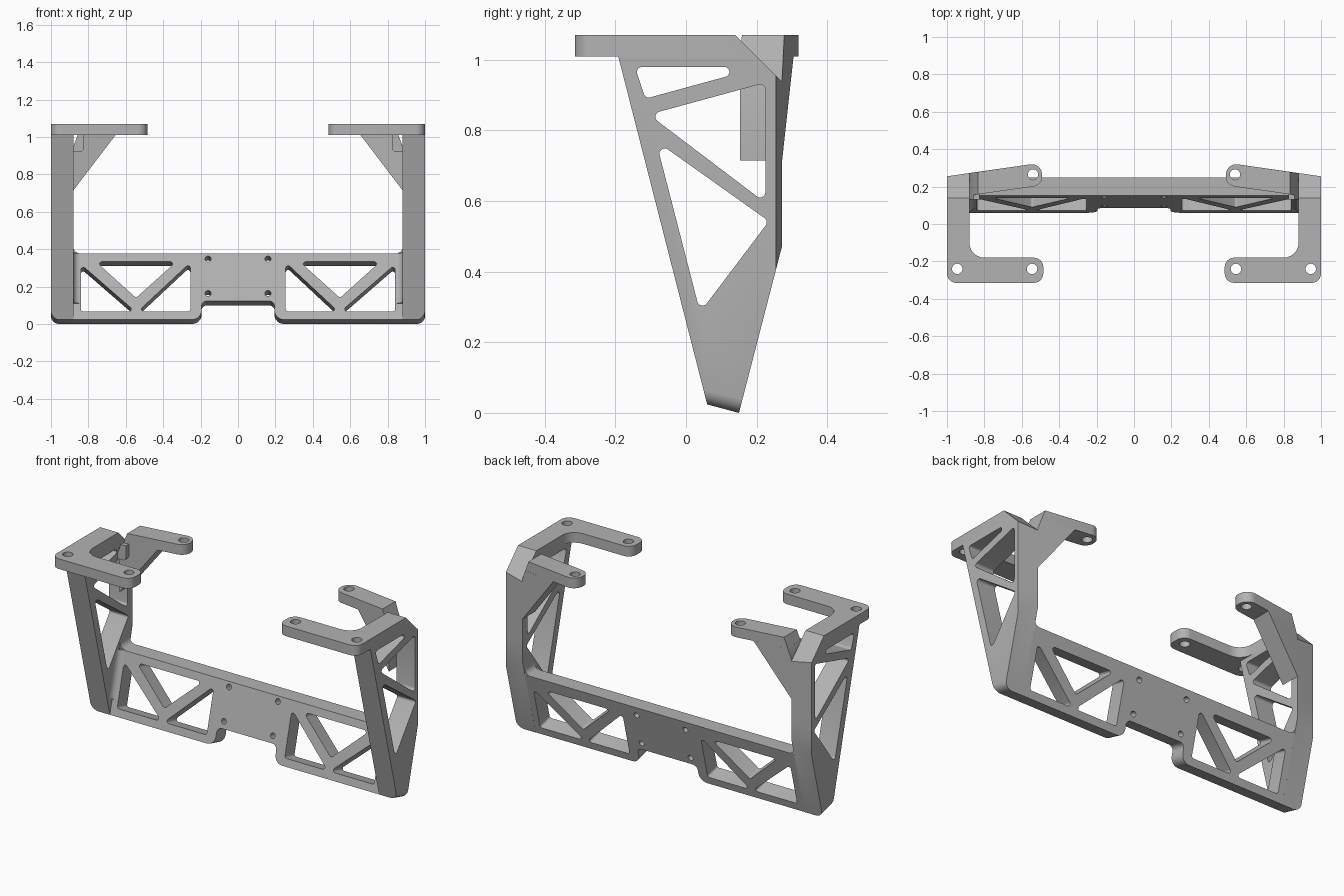
import bpy, bmesh, math
from mathutils import Vector, Matrix

if "Cube" in bpy.data.objects:
    bpy.data.objects.remove(bpy.data.objects["Cube"])

grey = bpy.data.materials.new("light_grey")
grey.use_nodes = True
COL = (0.45, 0.45, 0.45, 1)
grey.diffuse_color = COL
grey.node_tree.nodes["Principled BSDF"].inputs["Base Color"].default_value = COL


def rounded(points, radius=0.0, steps=6):
    """Polygon with rounded corners; a third entry overrides the radius."""
    out, n = [], len(points)
    for i, p in enumerate(points):
        r = p[2] if len(p) > 2 else radius
        c = Vector(p[:2])
        a = (Vector(points[i - 1][:2]) - c).normalized()
        b = (Vector(points[(i + 1) % n][:2]) - c).normalized()
        if r == 0:
            out.append(c)
            continue
        half = a.angle(b) / 2
        mid = c + (a + b).normalized() * (r / math.sin(half))
        s = c + a * (r / math.tan(half)) - mid
        e = c + b * (r / math.tan(half)) - mid
        sweep = s.angle(e)
        for k in range(steps + 1):
            t = k / steps
            out.append(mid + (s * math.sin((1 - t) * sweep) + e * math.sin(t * sweep)) / math.sin(sweep))
    return out


def circle(x, y, r, n=20):
    return [Vector((x + r * math.cos(math.tau * k / n), y + r * math.sin(math.tau * k / n))) for k in range(n)]


def frame(u, v, w, origin):
    m = Matrix((u, v, w)).transposed().to_4x4()
    m.translation = origin
    return m


def prism(name, loops, depth, matrix, clips=(), mirror=False):
    """Extrude an outline with holes from w=0 to w=depth, then trim by planes."""
    cu = bpy.data.curves.new(name, "CURVE")
    cu.dimensions, cu.fill_mode, cu.extrude = "2D", "BOTH", depth / 2
    for loop in loops:
        sp = cu.splines.new("POLY")
        sp.points.add(len(loop) - 1)
        for q, p in zip(sp.points, loop):
            q.co = (p[0], p[1], 0, 1)
        sp.use_cyclic_u = True
    tmp = bpy.data.objects.new(name + "_outline", cu)
    bpy.context.collection.objects.link(tmp)
    bpy.context.view_layer.update()
    mesh = bpy.data.meshes.new_from_object(tmp.evaluated_get(bpy.context.evaluated_depsgraph_get()))
    bpy.data.objects.remove(tmp)
    bm = bmesh.new()
    bm.from_mesh(mesh)
    bm.transform(matrix @ Matrix.Translation((0, 0, depth / 2)))
    bmesh.ops.remove_doubles(bm, verts=bm.verts, dist=1e-5)
    for co, no in clips:
        cut = bmesh.ops.bisect_plane(bm, geom=bm.verts[:] + bm.edges[:] + bm.faces[:],
                                     plane_co=co, plane_no=no, clear_outer=True)
        edges = [g for g in cut["geom_cut"] if isinstance(g, bmesh.types.BMEdge) and g.is_boundary]
        if edges:
            bmesh.ops.edgeloop_fill(bm, edges=edges)
    bmesh.ops.recalc_face_normals(bm, faces=bm.faces)
    bm.to_mesh(mesh)
    bm.free()
    mesh.materials.clear()
    mesh.materials.append(grey)
    ob = bpy.data.objects.new(name, mesh)
    bpy.context.collection.objects.link(ob)
    bpy.ops.object.select_all(action="DESELECT")
    ob.select_set(True)
    bpy.context.view_layer.objects.active = ob
    bpy.ops.object.shade_smooth_by_angle(angle=math.radians(25))
    if mirror:
        mod = ob.modifiers.new("mirror", "MIRROR")
        mod.use_mirror_merge = False
    return ob


# Shared frames: leaning panel, side (y,z), plan (x,y), skewed rear arm (x,z)
X, Y, Z = Vector((1, 0, 0)), Vector((0, 1, 0)), Vector((0, 0, 1))
lean = math.radians(14.5)
UP = Vector((0, math.sin(lean), math.cos(lean)))
BACK = Vector((0, math.cos(lean), -math.sin(lean)))
FOOT = Vector((0, 0.06, 0.024))
PANEL = frame(X, UP, BACK, FOOT)
SKEW = 0.144
THICK = 0.093
IN, TOP, LOW = 0.88, 1.07, 1.01

# Leaning front panel with truss windows, screw holes and a notch below
half = [(IN, 0), (0.195, 0, 0.05), (0.195, 0.103, 0.03)]
outline = [(IN, 0.5)] + half + [(-x, *r) for x, *r in reversed(half)] + [(-IN, 0.5)]
loops = [rounded(outline)]
for s in (-1, 1):
    for tri in ([(0.76, 0.32), (0.33, 0.32), (0.545, 0.12)],
                [(0.84, 0.305), (0.84, 0.045), (0.55, 0.045)],
                [(0.255, 0.315), (0.255, 0.045), (0.535, 0.045)]):
        loops.append(rounded([(s * x, y) for x, y in tri], 0.013))
    for h in (0.145, 0.335):
        loops.append(circle(s * 0.16, h, 0.016))
prism("front_panel", loops, THICK, PANEL, [((0, 0, 0.378), Z)])

# Side frames: lightened wall, rounded foot, slanted rear face
side = [(0.06, 0.024), (0.15, 0.0), (0.318, 0.65), (0.318, 0.892), (0.2, LOW), (-0.192, LOW)]
windows = [
    [(-0.145, 0.98), (0.123, 0.98), (0.123, 0.955), (-0.115, 0.89)],
    [(0.225, 0.935), (0.225, 0.595), (-0.105, 0.845)],
    [(-0.085, 0.77), (0.235, 0.543), (0.04, 0.285)],
]
clips = [((1, 0.255, 0), (SKEW, 1, 0))]
R = 0.045
for k in range(1, 6):
    a = math.radians(15 * k)
    d = X * math.cos(a) - UP * math.sin(a)
    clips.append((FOOT + X * (1 - R) + UP * R + d * R, d))
prism("side_frame", [rounded(side)] + [rounded(w, 0.015) for w in windows],
      1 - IN, frame(Y, Z, X, (IN, 0, 0)), clips, mirror=True)

# Top brackets: L-shaped mounting plates trimmed by the rear corner chamfer
bracket = [(1, 0.25), (IN, 0.25), (IN, -0.18, 0.08), (0.485, -0.18, 0.05),
           (0.485, -0.315, 0.05), (1, -0.315, 0.05)]
prism("top_bracket", [rounded(bracket), circle(0.945, -0.24, 0.028), circle(0.545, -0.24, 0.028)],
      TOP - LOW, frame(X, Y, Z, (0, 0, LOW)), [((0, 0.14, TOP), (0, 1, 1))], mirror=True)

# Rear arms with a slanted outer end
arm = [(0.9, 0.269), (0.5, 0.327, 0.055), (0.483, 0.208, 0.055), (0.9, 0.149)]
END = ((IN, 0, 0.95), (0.936, 0, 0.351))
prism("rear_arm", [rounded(arm), circle(0.54, 0.264, 0.028)], TOP - LOW,
      frame(X, Y, Z, (0, 0, LOW)), [END], mirror=True)

# Gussets under the rear arms, following their skew
gusset = [(IN, 0.715), (0.655, LOW), (0.858, LOW), (IN, 0.95)]
prism("arm_gusset", [rounded(gusset)], 0.12,
      frame(X - Y * SKEW, Z, Y, (0, 0.135 + SKEW, 0)), mirror=True)

# Stiffening blocks between arm and side frame
block = [(IN, 0.92), (0.825, 0.92, 0.02), (0.825, LOW), (0.858, LOW), (IN, 0.95)]
prism("arm_block", [rounded(block)], 0.05, frame(X, Z, Y, (0, 0.13, 0)), mirror=True)


# Concave fillets where the panel meets the side frames
def cove(r):
    arc = [(-r + r * math.sin(t), r - r * math.cos(t)) for t in [math.pi / 2 * k / 6 for k in range(7)]]
    return [Vector((0, 0))] + [Vector(p) for p in arc]


prism("top_fillet", [cove(0.035)], 0.09, frame(X, Z, Y, (IN, 0.157, 0.378)), mirror=True)
prism("inner_fillet", [cove(0.035)], 0.275, frame(X, -BACK, UP, FOOT + X * IN + UP * 0.09), mirror=True)
